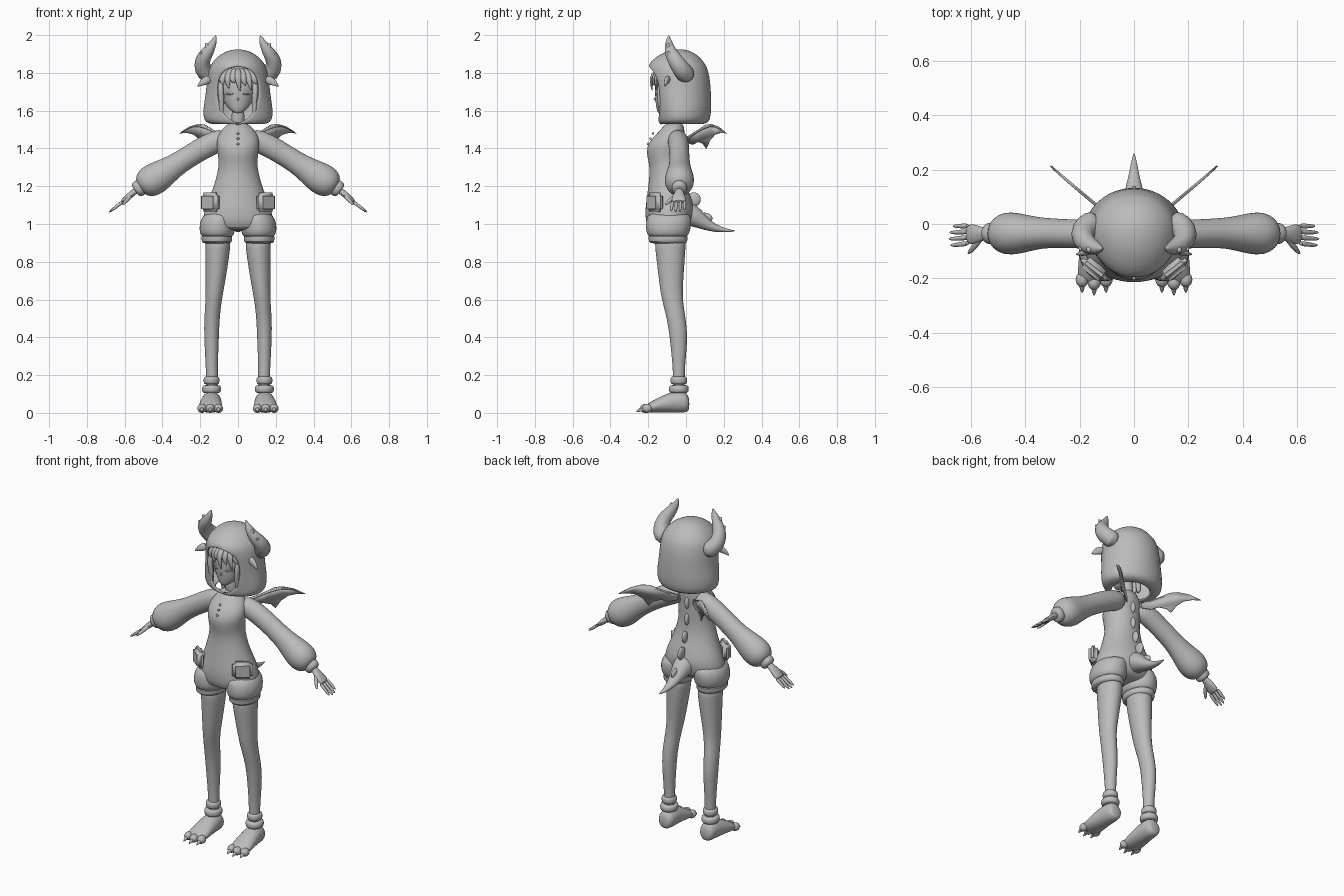
import bpy, bmesh, math
from mathutils import Vector, Matrix

grey = bpy.data.materials.new("plain_grey")
grey.diffuse_color = (0.5, 0.5, 0.5, 1)


def finish(name, bm, mirror=False, subsurf=0, thick=0, angle=50):
    bmesh.ops.recalc_face_normals(bm, faces=bm.faces)
    me = bpy.data.meshes.new(name)
    bm.to_mesh(me)
    bm.free()
    me.materials.append(grey)
    ob = bpy.data.objects.new(name, me)
    bpy.context.collection.objects.link(ob)
    bpy.ops.object.select_all(action='DESELECT')
    bpy.context.view_layer.objects.active = ob
    ob.select_set(True)
    bpy.ops.object.shade_smooth_by_angle(angle=math.radians(angle))
    if thick:
        m = ob.modifiers.new("thickness", 'SOLIDIFY')
        m.thickness, m.offset = thick, -1
    if subsurf:
        ob.modifiers.new("smooth", 'SUBSURF').levels = subsurf
        ob.modifiers["smooth"].render_levels = subsurf
    if mirror:
        ob.modifiers.new("mirror", 'MIRROR').use_clip = False
    return ob


def tube(name, path, ref=(1, 0, 0), axis=None, n=16, mirror=False, subsurf=1):
    """Loft ellipses along a path of (x, y, z, radius along ref, other radius)."""
    bm = bmesh.new()
    pts = [Vector(p[:3]) for p in path]
    rings = []
    for i, p in enumerate(path):
        t = Vector(axis) if axis else pts[min(i + 1, len(pts) - 1)] - pts[max(i - 1, 0)]
        t.normalize()
        u = Vector(ref)
        u = (u - t * u.dot(t)).normalized()
        v = t.cross(u)
        rb = p[4] if len(p) > 4 else p[3]
        rings.append([bm.verts.new(pts[i] + u * p[3] * math.cos(a) + v * rb * math.sin(a))
                      for a in (2 * math.pi * k / n for k in range(n))])
    for a, b in zip(rings, rings[1:]):
        for k in range(n):
            bm.faces.new((a[k], a[(k + 1) % n], b[(k + 1) % n], b[k]))
    bm.faces.new(rings[0])
    bm.faces.new(rings[-1])
    return finish(name, bm, mirror, subsurf)


def ball(name, c, r, mirror=False, rot=0):
    bm = bmesh.new()
    m = Matrix.Translation(c) @ Matrix.Rotation(rot, 4, 'Z') @ Matrix.Diagonal((*r, 1))
    bmesh.ops.create_uvsphere(bm, u_segments=20, v_segments=12, radius=1, matrix=m)
    return finish(name, bm, mirror)


def plate(name, pts, thick, mirror=False):
    bm = bmesh.new()
    bm.faces.new([bm.verts.new(p) for p in pts])
    return finish(name, bm, mirror, thick=thick)


Z = (0, 0, 1)
# Body suit
tube("torso", [(0, -.095, .965, .10, .07), (0, -.095, .98, .165, .11), (0, -.09, 1.02, .19, .125),
               (0, -.085, 1.08, .178, .132), (0, -.09, 1.14, .152, .118), (0, -.10, 1.22, .122, .098),
               (0, -.10, 1.30, .102, .09), (0, -.108, 1.36, .105, .10), (0, -.11, 1.41, .115, .10),
               (0, -.09, 1.46, .112, .085), (0, -.07, 1.50, .085, .062), (0, -.06, 1.54, .05, .045)],
     axis=Z, n=24)
tube("shorts_leg", [(.09, -.09, 1.07, .08, .11), (.108, -.09, 1.02, .094, .122), (.11, -.095, .97, .097, .12),
                    (.11, -.095, .94, .088, .11), (.11, -.095, .925, .07, .09)], axis=Z, n=20, mirror=True)
tube("thigh_cuff", [(.112, -.095, .942, .076, .098), (.112, -.095, .937, .083, .106),
                    (.112, -.095, .905, .082, .104), (.112, -.093, .895, .07, .09)], axis=Z, n=20, mirror=True)
for i in range(3):
    ball("front_button", (0, -.175 - .013 * i, 1.48 - .028 * i), (.007, .006, .007))

# Pockets on the hips
bm = bmesh.new()
bmesh.ops.create_cube(bm, size=1, matrix=Matrix.Translation((.147, -.166, 1.115))
                      @ Matrix.Rotation(math.radians(38), 4, 'Z') @ Matrix.Diagonal((.115, .05, .105, 1)))
bmesh.ops.bevel(bm, geom=bm.edges[:], offset=.018, segments=3, affect='EDGES')
finish("pocket", bm, mirror=True)

# Legs, ankle rings and clawed feet
tube("leg", [(.106, -.085, .95, .07, .086), (.106, -.083, .88, .068, .083), (.115, -.08, .75, .058, .07),
             (.126, -.077, .62, .045, .058), (.135, -.06, .54, .042, .052), (.14, -.043, .45, .041, .05),
             (.14, -.038, .36, .038, .045), (.139, -.038, .26, .033, .034), (.138, -.038, .18, .031, .031),
             (.138, -.038, .09, .034, .035)], axis=Z, mirror=True)
for z, r in ((.172, .042), (.126, .05)):
    tube("ankle_ring", [(.14, -.038, z + dz, r * k, r * k * 1.05)
                        for dz, k in ((.022, .8), (.016, .98), (0, 1.05), (-.016, .98), (-.022, .8))],
         axis=Z, mirror=True)
tube("foot", [(.14, .018, .045, .03, .03), (.14, .005, .055, .046, .054), (.14, -.04, .06, .053, .06),
              (.143, -.09, .054, .057, .054), (.145, -.15, .04, .063, .04), (.146, -.2, .026, .062, .026),
              (.146, -.22, .02, .05, .015)], axis=(0, -1, 0), mirror=True)
for i in range(3):
    x = .103 + i * .044
    y = -.205 - (.01 if i == 1 else 0)
    ball("toe", (x, y, .024), (.024, .028, .024), mirror=True)
    tube("toe_claw", [(x, y - .005, .024, .015), (x, y - .03, .017, .011), (x, y - .05, .006, .002)],
         n=8, mirror=True)

# Sleeves
Y = (0, 1, 0)
tube("sleeve", [(.05, -.05, 1.455, .05, .05), (.11, -.04, 1.44, .056, .062), (.2, -.037, 1.395, .053, .06),
                (.31, -.033, 1.325, .054, .058), (.37, -.034, 1.285, .062, .07), (.43, -.035, 1.245, .078, .086),
                (.475, -.035, 1.22, .08, .084), (.505, -.035, 1.2, .062, .066), (.52, -.035, 1.19, .035, .035)],
     ref=Y, n=20, mirror=True)
tube("wrist_cuff", [(.505, -.035, 1.203, .036, .04), (.515, -.035, 1.196, .042, .046),
                    (.537, -.035, 1.18, .041, .045), (.545, -.035, 1.174, .03, .032)], ref=Y, mirror=True)
# Hands
tube("palm", [(.53, -.035, 1.185, .02, .018), (.56, -.037, 1.162, .026, .018),
              (.59, -.038, 1.136, .04, .016), (.618, -.038, 1.112, .038, .012)], ref=Y, n=12, mirror=True)
for i in range(4):
    y, k = -.07 + i * .021, (.92, 1.0, .96, .8)[i]
    tube("finger", [(.606, y, 1.122, .011), (.606 + .04 * k, y * 1.08, 1.122 - .032 * k, .0095),
                    (.606 + .068 * k, y * 1.12, 1.122 - .053 * k, .007),
                    (.606 + .077 * k, y * 1.12, 1.122 - .06 * k, .002)], ref=Y, n=8, mirror=True)
tube("thumb", [(.56, -.045, 1.158, .012), (.585, -.08, 1.13, .012), (.605, -.103, 1.108, .009),
               (.612, -.11, 1.1, .002)], ref=Z, n=8, mirror=True)

# Head and face
tube("neck", [(0, -.06, 1.5, .04), (0, -.06, 1.56, .034), (0, -.065, 1.63, .034)])
tube("head", [(0, -.135, 1.585, .012, .012), (0, -.115, 1.6, .042, .04), (0, -.088, 1.64, .075, .074),
              (0, -.075, 1.69, .09, .09), (0, -.07, 1.75, .094, .098), (0, -.065, 1.81, .075, .08),
              (0, -.06, 1.84, .03, .03)], axis=Z, n=20)
ball("nose", (0, -.163, 1.662), (.006, .008, .008))
tube("mouth", [(-.014, -.152, 1.633, .003), (0, -.155, 1.631, .003), (.014, -.152, 1.633, .003)], ref=Z, n=6)
tube("eyelid", [(.022, -.163, 1.692, .004), (.042, -.156, 1.684, .005), (.066, -.14, 1.69, .004)],
     ref=Z, n=6, mirror=True)

# Hair cap, fringe and side locks
ball("hair_cap", (0, -.05, 1.725), (.122, .115, .108))
for i in range(7):
    x = -.084 + i * .028
    d = abs(x)
    tip = (1.735, 1.715, 1.745, 1.70, 1.73, 1.705, 1.74)[i]
    tube("fringe_lock", [(x * .6, -.135 + d * .3, 1.825, .012, .01), (x * .9, -.178 + d * .4, 1.795, .021, .012),
                         (x * 1.05, -.186 + d * .45, 1.755, .017, .01),
                         (x * 1.05 + .012, -.178 + d * .4, tip, .003, .003)], n=8)
for k in range(3):
    x, y = .088 + k * .012, -.135 + k * .02
    tube("side_lock", [(x, y + .01, 1.77, .013), (x + .007, y - .01, 1.71, .017), (x - .004, y, 1.65, .016),
                       (x + .004, y, 1.6, .012), (x - .014, y + .005, 1.565 + .01 * k, .003)],
         n=8, mirror=True)

# Hood: rows of z, half width, front depth, back depth, half opening
rows = [(1.525, .11, .10, .10, 0), (1.532, .16, .115, .14, .015), (1.55, .183, .125, .158, .045),
        (1.60, .186, .13, .164, .092), (1.65, .178, .142, .164, .108), (1.70, .17, .152, .162, .114),
        (1.76, .165, .165, .158, .11), (1.80, .159, .172, .15, .09), (1.825, .152, .174, .142, .055),
        (1.84, .146, .172, .136, 0), (1.87, .124, .148, .115, 0), (1.895, .097, .112, .09, 0),
        (1.915, .06, .07, .055, 0), (1.923, .025, .028, .024, 0), (1.924, .0001, .0001, .0001, 0)]
bm = bmesh.new()
grid = []
for z, rx, rf, rb, w in rows:
    a0 = math.asin(w / rx)
    row = []
    for k in range(33):
        a = a0 + (2 * math.pi - 2 * a0) * k / 32
        c = math.cos(a)
        row.append(bm.verts.new((rx * math.sin(a), -.03 - c * (rf if c > 0 else rb), z)))
    grid.append(row)
for a, b in zip(grid, grid[1:]):
    for k in range(32):
        bm.faces.new((a[k], a[k + 1], b[k + 1], b[k]))
bmesh.ops.remove_doubles(bm, verts=bm.verts, dist=.0005)
finish("hood", bm, subsurf=1, thick=.014)

# Branching horns and small ears on the hood
tube("horn", [(.13, .005, 1.79, .04), (.16, .0, 1.79, .052), (.188, -.025, 1.82, .05), (.192, -.055, 1.865, .042),
              (.165, -.08, 1.905, .035), (.138, -.09, 1.945, .024), (.122, -.092, 1.98, .012),
              (.118, -.092, 2.0, .002)], ref=Y, mirror=True)
for a, b in (((.18, -.06, 1.87), (.2, -.1, 1.915)), ((.15, -.085, 1.915), (.172, -.1, 1.96)),
             ((.185, -.05, 1.84), (.218, -.075, 1.855))):
    a, b = Vector(a), Vector(b)
    tube("horn_prong", [(*a, .028), (*a.lerp(b, .6), .017), (*b, .002)], ref=Y, n=8, mirror=True)
tube("hood_ear", [(.145, -.09, 1.77, .016, .024), (.175, -.105, 1.758, .014, .024),
                  (.2, -.11, 1.74, .008, .012), (.215, -.112, 1.728, .002, .002)], ref=Y, n=10, mirror=True)

# Bat wings
outline = [(.0, 1.46), (.06, 1.495), (.10, 1.525), (.13, 1.53), (.17, 1.515), (.212, 1.48), (.18, 1.482),
           (.15, 1.473), (.125, 1.445), (.105, 1.40), (.088, 1.425), (.06, 1.435), (.035, 1.42), (.0, 1.43)]
plate("wing", [(.055 + 1.2 * y, y, z) for y, z in outline], .006, mirror=True)
tube("wing_bone", [(.055 + 1.2 * y, y, z, r) for y, z, r in
                   ((0, 1.45, .008), (.06, 1.493, .007), (.13, 1.527, .006), (.17, 1.512, .005), (.21, 1.481, .002))],
     ref=Z, n=8, mirror=True)

# Tail and back spines
tube("tail", [(0, -.03, 1.06, .07, .07), (0, .03, 1.05, .062, .062), (0, .08, 1.015, .046, .042),
              (0, .13, .985, .032, .026), (0, .19, .968, .018, .014), (0, .245, .963, .007, .005),
              (0, .262, .965, .001, .001)])
for y, z, h, d in ((-.012, 1.42, .036, .018), (-.012, 1.32, .036, .02), (.012, 1.22, .036, .022),
                   (.042, 1.13, .038, .036), (.1, 1.03, .03, .04)):
    ball("back_spine", (0, y, z), (.014, d, h))
